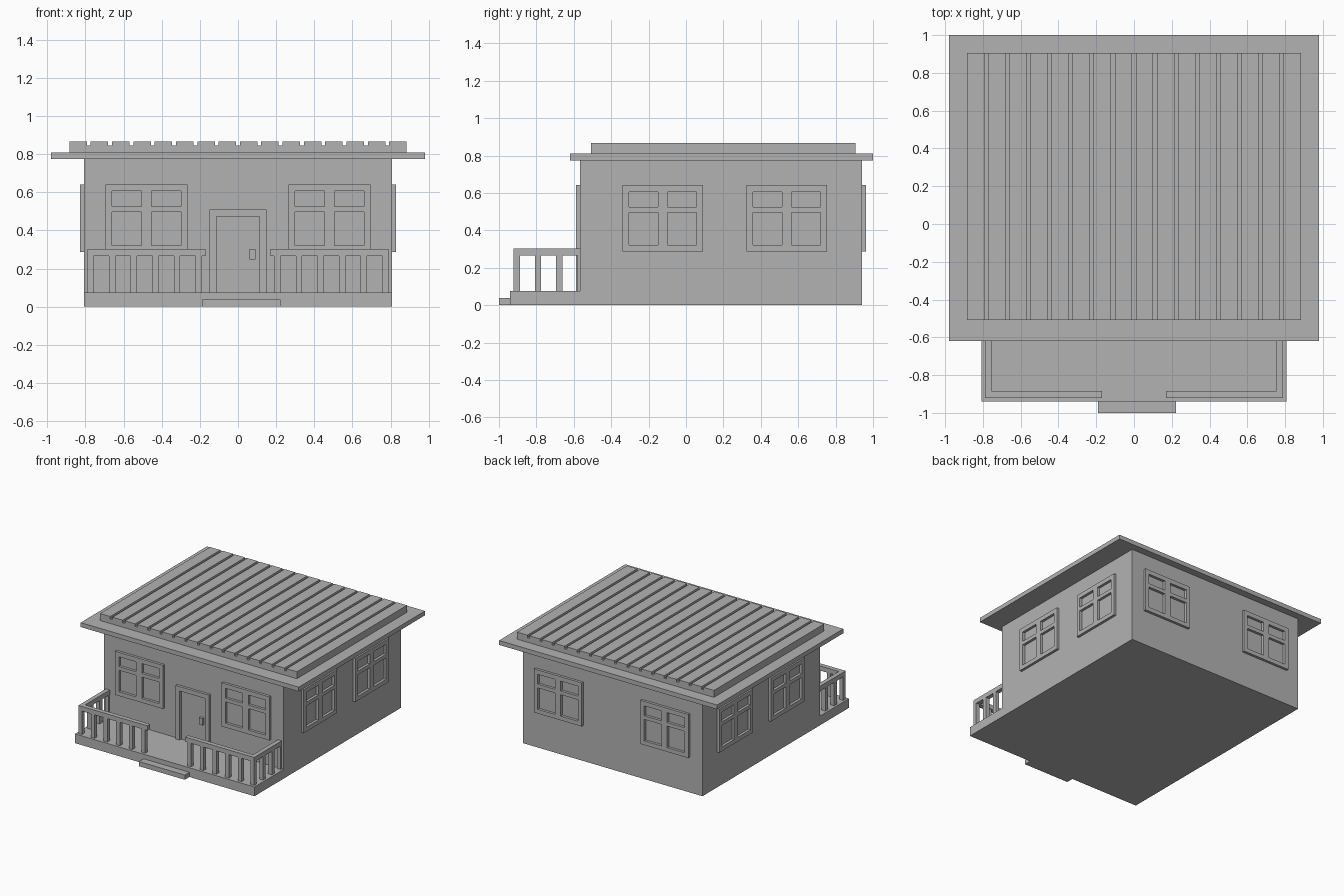
import bpy
import bmesh
from math import pi
from mathutils import Matrix, Vector

if "Cube" in bpy.data.objects:
    bpy.data.objects.remove(bpy.data.objects["Cube"], do_unlink=True)

# One plain grey for the whole house
GREY = (0.45, 0.45, 0.45, 1)
grey = bpy.data.materials.new("plain_grey")
grey.use_nodes = True
grey.diffuse_color = GREY
grey.node_tree.nodes["Principled BSDF"].inputs["Base Color"].default_value = GREY


def finish(name, bm, matrix=Matrix()):
    bmesh.ops.recalc_face_normals(bm, faces=bm.faces)
    mesh = bpy.data.meshes.new(name)
    bm.to_mesh(mesh)
    bm.free()
    mesh.materials.append(grey)
    obj = bpy.data.objects.new(name, mesh)
    obj.matrix_world = matrix
    bpy.context.scene.collection.objects.link(obj)
    return obj


def add_box(bm, x, y, z):
    """Add a box given its (low, high) range on each axis."""
    size = Vector((x[1] - x[0], y[1] - y[0], z[1] - z[0]))
    centre = Vector((sum(x), sum(y), sum(z))) / 2
    bmesh.ops.create_cube(bm, size=1, matrix=Matrix.Translation(centre) @ Matrix.Diagonal(size).to_4x4())


def box(name, x, y, z):
    bm = bmesh.new()
    add_box(bm, x, y, z)
    return finish(name, bm)


def lattice(name, xs, zs, holes, depth, matrix):
    """Frame on the xz plane with open cells, pushed out towards -y."""
    bm = bmesh.new()
    grid = [[bm.verts.new((x, 0, z)) for x in xs] for z in zs]
    for j in range(len(zs) - 1):
        for i in range(len(xs) - 1):
            if (i, j) not in holes:
                bm.faces.new((grid[j][i], grid[j][i + 1], grid[j + 1][i + 1], grid[j + 1][i]))
    out = bmesh.ops.extrude_face_region(bm, geom=bm.faces[:], use_keep_orig=True)
    moved = [v for v in out["geom"] if isinstance(v, bmesh.types.BMVert)]
    bmesh.ops.translate(bm, verts=moved, vec=(0, -depth, 0))
    return finish(name, bm, matrix)


# Main masses
WALL_X, FRONT, BACK = 0.807, -0.567, 0.941
PORCH_TOP, TRIM = 0.075, 0.021
box("house_walls", (-WALL_X, WALL_X), (FRONT, BACK), (0, 0.78))
box("porch_floor", (-WALL_X, WALL_X), (-0.941, FRONT), (0, PORCH_TOP))
box("porch_step", (-0.19, 0.222), (-1, -0.941), (0, 0.038))
box("roof_slab", (-0.98, 0.98), (-0.62, 1), (0.774, 0.81))

# Ribbed roof deck: a notched profile drawn along y
ROOF_X, TOP, NOTCH_Z, HALF = 0.885, 0.867, 0.846, 0.01
profile = [(-ROOF_X, 0.81), (-ROOF_X, TOP)]
for n in range(-7, 8):
    c = n * 0.1118
    profile += [(c - HALF, TOP), (c - HALF, NOTCH_Z), (c + HALF, NOTCH_Z), (c + HALF, TOP)]
profile += [(ROOF_X, TOP), (ROOF_X, 0.81)]
bm = bmesh.new()
end = bm.faces.new([bm.verts.new((x, -0.508, z)) for x, z in profile])
out = bmesh.ops.extrude_face_region(bm, geom=[end], use_keep_orig=True)
bmesh.ops.translate(bm, verts=[v for v in out["geom"] if isinstance(v, bmesh.types.BMVert)],
                    vec=(0, 1.413, 0))
finish("ribbed_roof", bm)

# Four-pane windows, two on every wall
PANE_XS = (-0.215, -0.181, -0.026, 0.026, 0.181, 0.215)
PANE_ZS = (0.288, 0.322, 0.496, 0.526, 0.606, 0.642)
PANES = {(1, 1), (3, 1), (1, 3), (3, 3)}
WINDOWS = []
for s, side in ((-1, "right"), (1, "left")):
    WINDOWS += [
        ("front_window_" + side, (s * 0.479, FRONT, 0), 0),
        ("back_window_" + side, (s * 0.479, BACK, 0), pi),
        (side + "_window_front", (s * WALL_X, -0.124, 0), s * pi / 2),
        (side + "_window_back", (s * WALL_X, 0.538, 0), s * pi / 2),
    ]
for name, place, turn in WINDOWS:
    lattice(name, PANE_XS, PANE_ZS, PANES, TRIM,
            Matrix.Translation(place) @ Matrix.Rotation(turn, 4, "Z"))

# Door frame and handle
lattice("door_frame", (-0.149, -0.113, 0.113, 0.149), (PORCH_TOP, 0.474, 0.51),
        {(1, 0)}, TRIM, Matrix.Translation((0, FRONT, 0)))
box("door_handle", (0.06, 0.092), (FRONT - TRIM, FRONT), (0.249, 0.304))

# Porch railings: handrail and evenly spaced posts, mirrored left and right
OUT_X, OUT_Y, POST, PITCH, RAIL_Z = 0.79, -0.921, 0.033, 0.1135, 0.265
for s, side in ((-1, "right"), (1, "left")):
    def span(a, b):
        return tuple(sorted((s * a, s * b)))

    bm = bmesh.new()
    rail_z = (RAIL_Z, 0.303)
    add_box(bm, span(0.17, OUT_X), (OUT_Y, OUT_Y + 0.037), rail_z)
    add_box(bm, span(OUT_X - 0.035, OUT_X), (OUT_Y + 0.037, FRONT), rail_z)
    finish("handrail_" + side, bm)

    bm = bmesh.new()
    post_z = (PORCH_TOP, RAIL_Z)
    for n in range(6):
        x = OUT_X - n * PITCH
        add_box(bm, span(x - POST, x), (OUT_Y, OUT_Y + POST), post_z)
    for n in range(1, 4):
        y = OUT_Y + n * PITCH
        add_box(bm, span(OUT_X - POST, OUT_X), (y, min(y + POST, FRONT)), post_z)
    finish("railing_posts_" + side, bm)
